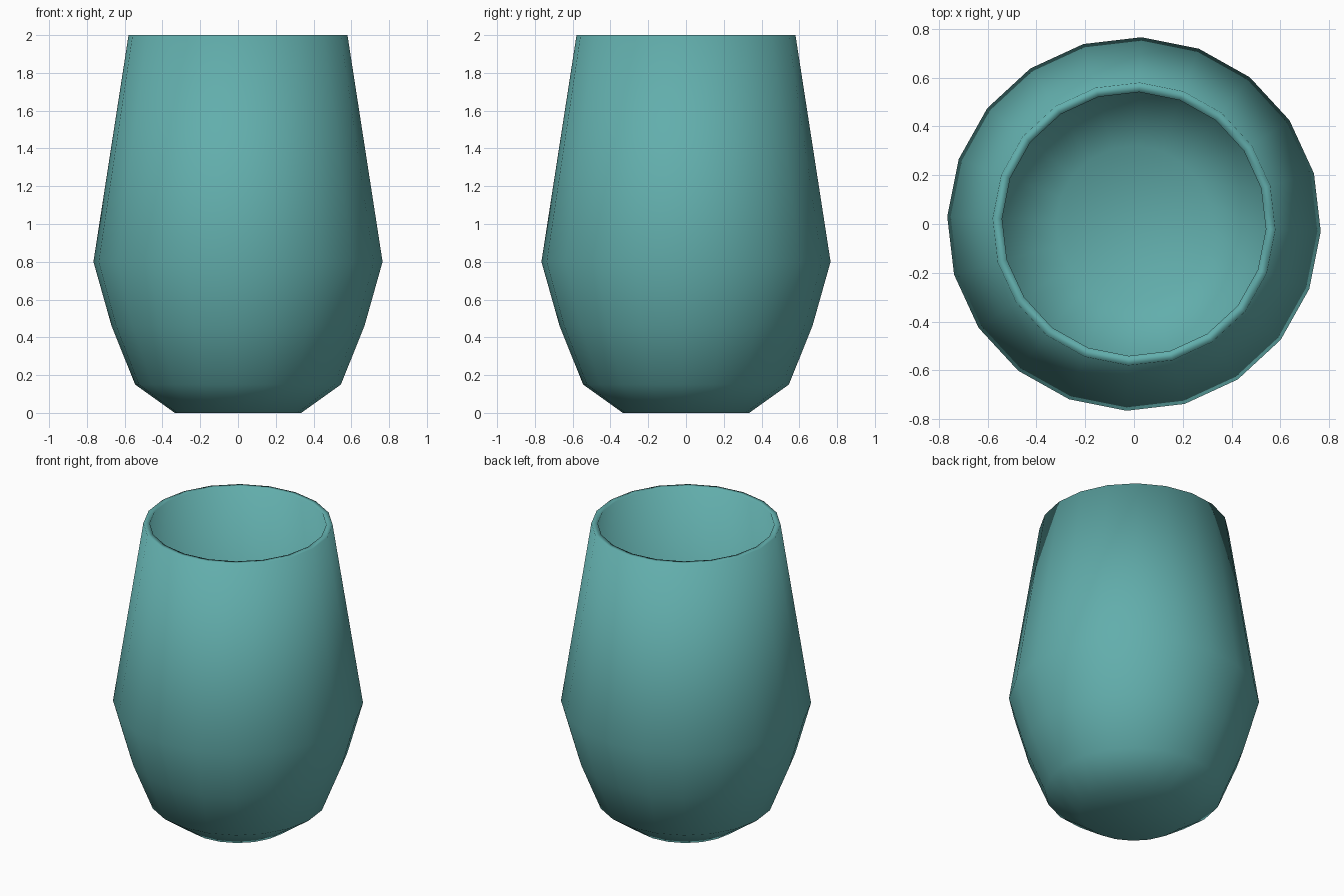
import bpy, bmesh, math

if "Cube" in bpy.data.objects:
    bpy.data.objects.remove(bpy.data.objects["Cube"])

SIDES = 20
TURN = math.radians(-2.3)

# Outer wall from base to rim, then inner wall from rim to floor (radius, height)
PROFILE = [(0.335, 0.0), (0.545, 0.15), (0.67, 0.46), (0.766, 0.8), (0.58, 2.0),
           (0.541, 2.0), (0.726, 0.8), (0.632, 0.47), (0.515, 0.18), (0.32, 0.04)]

teal = bpy.data.materials.new("teal")
teal.diffuse_color = (0.122, 0.423, 0.413, 1.0)
teal.use_nodes = True
teal.node_tree.nodes["Principled BSDF"].inputs["Base Color"].default_value = teal.diffuse_color

bm = bmesh.new()
rings = []
for r, z in PROFILE:
    angles = [TURN + 2 * math.pi * i / SIDES for i in range(SIDES)]
    rings.append([bm.verts.new((r * math.cos(a), r * math.sin(a), z)) for a in angles])

# Walls and rim
for low, high in zip(rings, rings[1:]):
    for i in range(SIDES):
        j = (i + 1) % SIDES
        bm.faces.new((low[i], low[j], high[j], high[i]))

# Underside and inner floor
bm.faces.new(rings[0][::-1])
bm.faces.new(rings[-1])
bmesh.ops.recalc_face_normals(bm, faces=bm.faces)

# The whole cup is smooth, including base and rim
for f in bm.faces:
    f.smooth = True

mesh = bpy.data.meshes.new("cup")
bm.to_mesh(mesh)
bm.free()
mesh.materials.append(teal)
cup = bpy.data.objects.new("cup", mesh)
bpy.context.collection.objects.link(cup)
